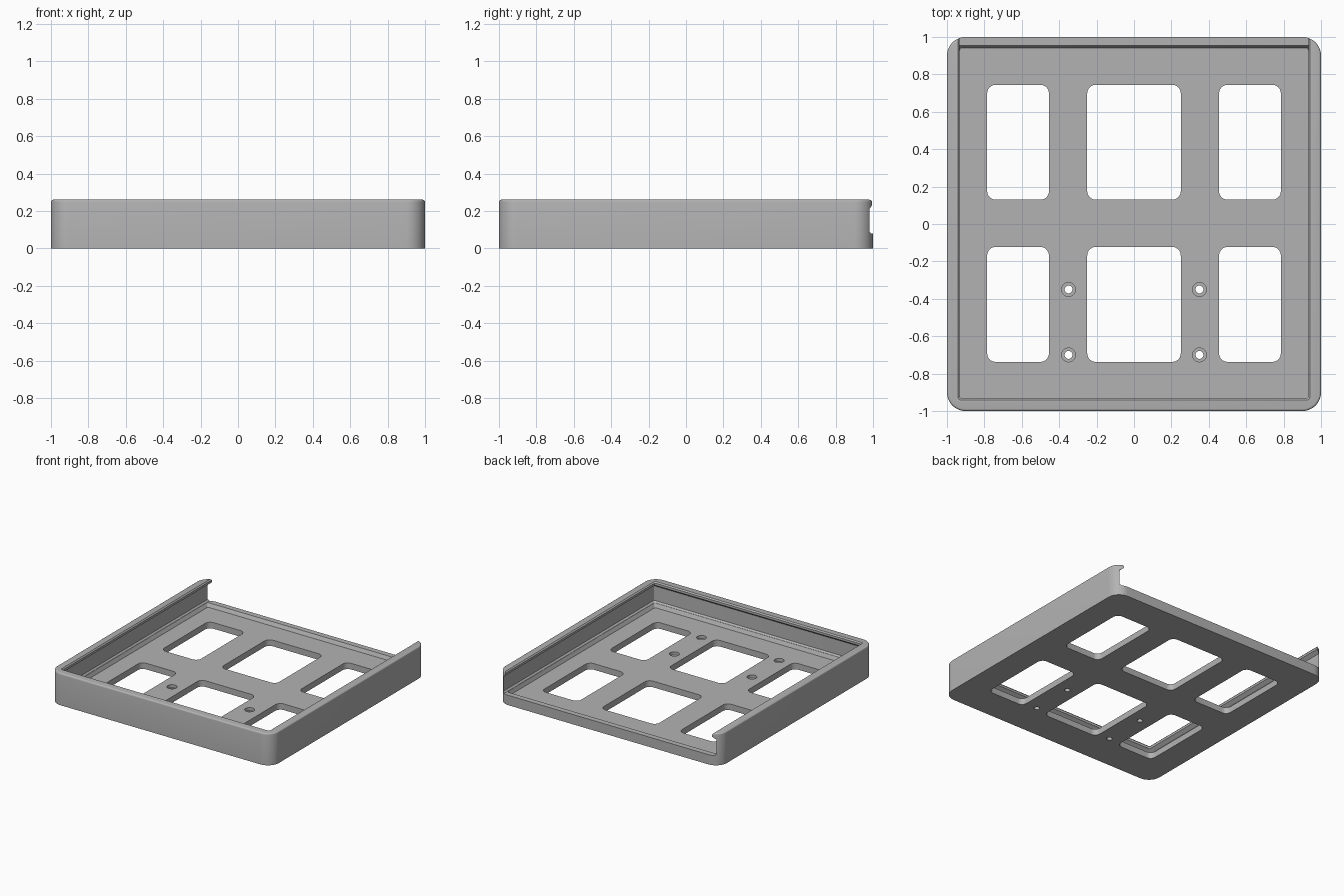
import bpy
import bmesh
import math

if "Cube" in bpy.data.objects:
    bpy.data.objects.remove(bpy.data.objects["Cube"])

grey = bpy.data.materials.new("plain grey")
grey.diffuse_color = (0.45, 0.45, 0.45, 1)
grey.use_nodes = True
grey.node_tree.nodes["Principled BSDF"].inputs["Base Color"].default_value = grey.diffuse_color


def rounded_rect(x0, x1, y0, y1, r, seg):
    """Counter-clockwise outline of a rectangle with rounded corners."""
    pts = []
    corners = [(x1 - r, y1 - r), (x0 + r, y1 - r), (x0 + r, y0 + r), (x1 - r, y0 + r)]
    for k, (cx, cy) in enumerate(corners):
        for i in range(seg + 1):
            a = math.pi / 2 * (k + i / seg)
            pts.append((cx + r * math.cos(a), cy + r * math.sin(a)))
    return pts


def circle(cx, cy, r, n=32):
    return [(cx + r * math.cos(2 * math.pi * i / n),
             cy + r * math.sin(2 * math.pi * i / n)) for i in range(n)]


def loft(name, layers):
    """Closed solid through stacked outlines, given as (z, outline)."""
    bm = bmesh.new()
    rings = [[bm.verts.new((x, y, z)) for x, y in pts] for z, pts in layers]
    n = len(rings[0])
    for low, high in zip(rings, rings[1:]):
        for i in range(n):
            j = (i + 1) % n
            bm.faces.new((low[i], low[j], high[j], high[i]))
    bm.faces.new(rings[0][::-1])
    bm.faces.new(rings[-1])
    mesh = bpy.data.meshes.new(name)
    bm.to_mesh(mesh)
    bm.free()
    ob = bpy.data.objects.new(name, mesh)
    bpy.context.collection.objects.link(ob)
    return ob


# Outer body with rounded corners and a softened top edge
body_layers = [(0, rounded_rect(-1, 1, -1, 1, 0.1, 12))]
for i in range(5):
    a = math.pi / 2 * i / 4
    d = 0.012 * (1 - math.cos(a))
    body_layers.append((0.248 + 0.012 * math.sin(a),
                        rounded_rect(-1 + d, 1 - d, -1 + d, 1 - d, 0.1 - d, 12)))
tray = loft("tray", body_layers)
tray.data.materials.append(grey)

cutters = []

# Slot between the walls, open at the back, narrowing under the top lip
slot = [(0.08, 0.948), (0.092, 0.96), (0.21, 0.96), (0.232, 0.932),
        (0.25, 0.932), (0.262, 0.942), (0.3, 0.942)]
cutters.append(loft("slot_cutter", [
    (z, rounded_rect(-h, h, -h, 1.2, 0.012, 3)) for z, h in slot]))

# Shallow floor recess with sloping sides
recess = [(0.05, 0.932), (0.082, 0.946), (0.1, 0.946)]
cutters.append(loft("recess_cutter", [
    (z, rounded_rect(-h, h, -h, h + 0.01, 0.012, 3)) for z, h in recess]))

# Six windows through the floor
for cy in (0.437, -0.43):
    for cx, half in ((-0.62, 0.165), (0, 0.25), (0.62, 0.165)):
        outline = rounded_rect(cx - half, cx + half, cy - 0.307, cy + 0.307, 0.045, 8)
        cutters.append(loft("window_cutter", [(-0.1, outline), (0.15, outline)]))

# Four countersunk screw holes
for cx in (-0.35, 0.35):
    for cy in (-0.35, -0.7):
        cutters.append(loft("screw_hole_cutter", [
            (z, circle(cx, cy, r)) for z, r in
            ((-0.1, 0.021), (0.025, 0.021), (0.025001, 0.037), (0.15, 0.037))]))

# Apply the cuts
for c in cutters:
    m = tray.modifiers.new("cut", "BOOLEAN")
    m.operation = "DIFFERENCE"
    m.solver = "EXACT"
    m.object = c
bpy.context.view_layer.update()
result = bpy.data.meshes.new_from_object(
    tray.evaluated_get(bpy.context.evaluated_depsgraph_get()))
tray.modifiers.clear()
tray.data = result
for c in cutters:
    bpy.data.objects.remove(c)

# Smooth the rounded edges
bpy.context.view_layer.objects.active = tray
tray.select_set(True)
bpy.ops.object.shade_smooth_by_angle(angle=math.radians(28))
